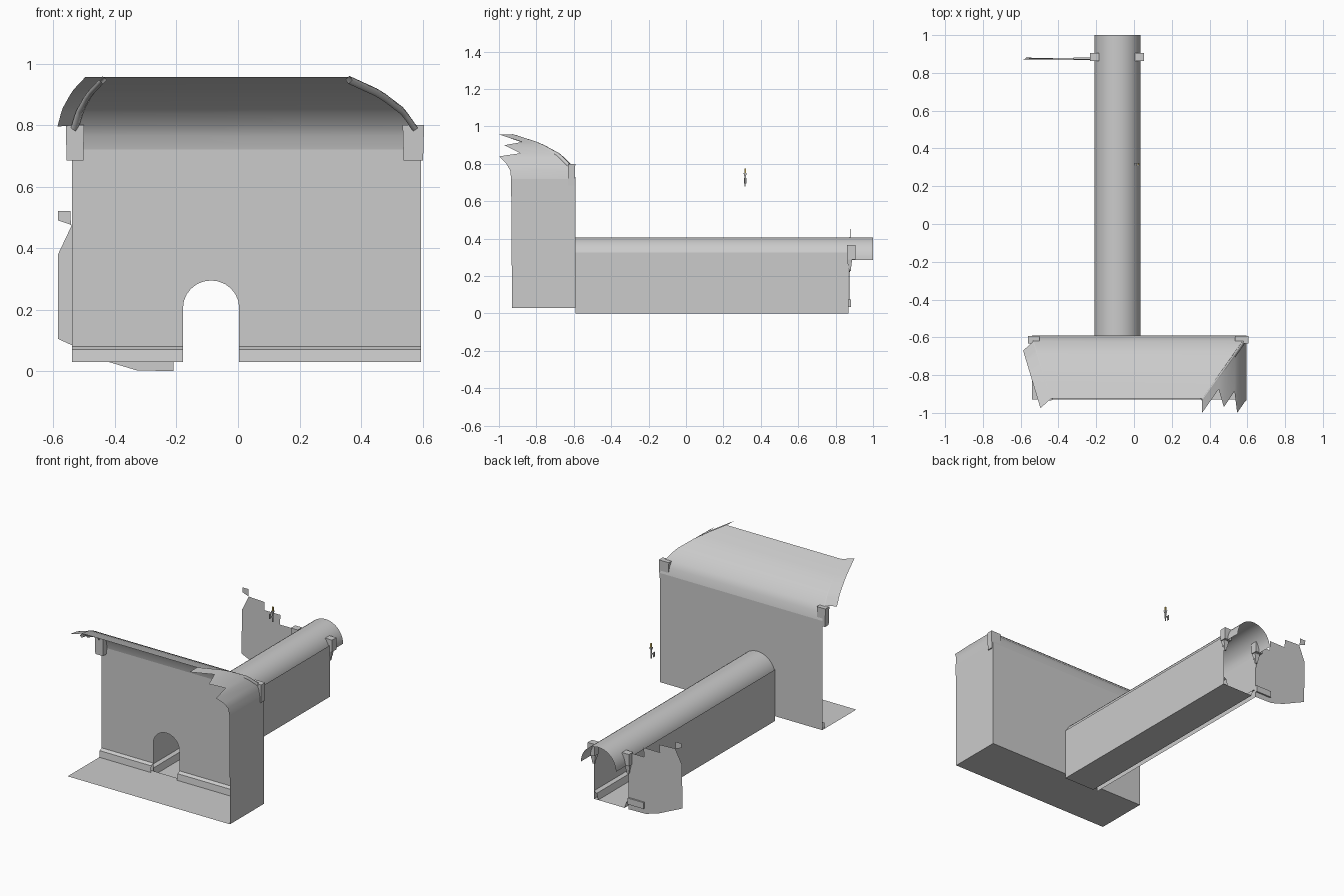
import bpy, math
from mathutils import Vector

if "Cube" in bpy.data.objects:
    bpy.data.objects.remove(bpy.data.objects["Cube"])


def mesh(name, verts, faces, smooth=False):
    me = bpy.data.meshes.new(name)
    me.from_pydata([tuple(v) for v in verts], [], faces)
    me.update()
    ob = bpy.data.objects.new(name, me)
    bpy.context.collection.objects.link(ob)
    if smooth:
        for p in me.polygons:
            p.use_smooth = True
    return ob


def loft(name, a, b, smooth=True):
    """Sheet between two point rows of equal length."""
    n = len(a)
    faces = [(i, i + 1, n + i + 1, n + i) for i in range(n - 1)]
    return mesh(name, list(a) + list(b), faces, smooth)


def box(name, lo, hi, taper=1.0):
    """Box between two corners, bottom scaled about its centre by taper."""
    cx, cy = (lo[0] + hi[0]) / 2, (lo[1] + hi[1]) / 2
    hx, hy = (hi[0] - lo[0]) / 2, (hi[1] - lo[1]) / 2
    v = [(cx + sx * hx * t, cy + sy * hy * t, z)
         for z, t in ((lo[2], taper), (hi[2], 1.0))
         for sx, sy in ((-1, -1), (1, -1), (1, 1), (-1, 1))]
    f = [(3, 2, 1, 0), (4, 5, 6, 7)] + [(i, (i + 1) % 4, 4 + (i + 1) % 4, 4 + i) for i in range(4)]
    return mesh(name, v, f)


def rib(name, pts, r):
    cu = bpy.data.curves.new(name, 'CURVE')
    cu.dimensions = '3D'
    cu.bevel_depth, cu.bevel_resolution = r, 0
    sp = cu.splines.new('POLY')
    sp.points.add(len(pts) - 1)
    for p, q in zip(sp.points, pts):
        p.co = (*q, 1)
    ob = bpy.data.objects.new(name, cu)
    bpy.context.collection.objects.link(ob)


XL, XR, YB, YF, ZF = -0.54, 0.595, -0.59, -0.93, 0.03   # front room limits
HL, HR, HC = -0.21, 0.035, -0.0875                      # hall sides and centre

# Front room floor and right wall
mesh("room_floor", [(XL, YF, ZF), (XR, YF, ZF), (XR, YB, ZF), (XL, YB, ZF)], [(0, 1, 2, 3)])
mesh("room_right_wall", [(XR, YF, ZF), (XR, YB, ZF), (XR, YB, .72), (XR, YF - .005, .72)], [(0, 3, 2, 1)])

# Back wall with arched doorway, built as columns around the opening
arch = [(HC + .0915 * math.cos(a), .205 + .09 * math.sin(a))
        for a in (math.pi * (1 - i / 12) for i in range(13))]
lower = [(p[0], YB, p[1]) for p in arch]
loft("wall_over_arch", lower, [(p[0], YB, .72) for p in lower], False)
for name, x0, x1 in (("wall_left_part", XL, arch[0][0]), ("wall_right_part", arch[-1][0], XR)):
    mesh(name, [(x0, YB, ZF), (x1, YB, ZF), (x1, YB, .72), (x0, YB, .72)], [(0, 1, 2, 3)])
    loft("skirting_" + name, *[[(x, YB, .08), (x, YB - .02, .07), (x, YB - .025, ZF)] for x in (x0, x1)], False)

# Curved ceiling: (inward distance, height, front edge of the broken side)
prof = [(0, .72, -.935), (.01, .765, -.94), (.03, .8, -.96), (.07, .84, -1.0),
        (.09, .857, -.885), (.17, .9, -.97), (.21, .917, -.875), (.335, .957, -1.0)]
left = [Vector((XL + .3 * d, YB - d, z)) for d, z, _ in prof]
right = [Vector((XR - .7 * d, YB - d, z)) for d, z, _ in prof]
loft("back_vault", left, right)
loft("right_vault", right, [(p.x, q[2], p.z) for p, q in zip(right, prof)])
loft("left_vault_flap", left[2:], [p + Vector((-.056, -.05, -.005 if i == 0 else 0))
                                   for i, p in enumerate(left[2:])])
down = Vector((0, -.006, -.01))
rib("left_rib", [p + down for p in left[2:]], .013)
rib("right_rib", [p + down for p in right[2:]], .013)

# Hall: floor, side walls, skirtings and barrel roof
Y0, Y1 = YB, .87
mesh("hall_floor", [(HL + .03, Y0, 0), (HR, Y0, 0), (HR, Y1, 0), (HL + .03, Y1, 0)], [(0, 1, 2, 3)])
for side, x, s in (("left", HL, 1), ("right", HR, -1)):
    mesh("hall_wall_" + side, [(x, Y0, 0), (x, Y1, 0), (x, Y1, .325), (x, Y0, .325)], [(0, 1, 2, 3)])
    loft("hall_skirting_" + side,
         *[[(x, y, .05), (x + s * .02, y, .04), (x + s * .03, y, 0)] for y in (Y0, Y1)], False)
arc = [(HC + .1225 * math.cos(math.pi * i / 20), .285 + .1225 * math.sin(math.pi * i / 20)) for i in range(21)]
loft("hall_roof", *[[(x, y, z) for x, z in arc] for y in (Y0, 1.0)])

# Broken end wall with stepped top
steps = [(HL, 0), (-.33, .003), (-.42, .03), (-.585, .105), (-.585, .38), (-.54, .475),
         (-.585, .49), (-.585, .52), (-.545, .52), (-.543, .475), (-.43, .47), (-.43, .42),
         (-.317, .42), (-.317, .36), (HL, .36)]
mesh("broken_end_wall", [(x, .872 + max(0, z - .35) * .06, z) for x, z in steps], [tuple(range(len(steps)))])
box("end_wall_skirting", (-.32, .867, .035), (HL, .882, .075))

# Corbels in the room corners and at the hall end
for name, x0, x1 in (("room_corbel_left", -.56, -.5), ("room_corbel_right", .535, .605)):
    box(name, (x0, -.632, .685), (x1, -.592, .8), .9)
for name, x in (("hall_corbel_left", -.21), ("hall_corbel_right", .03)):
    box(name, (x - .024, .862, .29), (x + .024, .905, .365))
    box(name + "_step", (x - .018, .862, .255), (x + .018, .888, .29), .7)
    box(name + "_foot", (x - .011, .868, .228), (x + .011, .884, .255), .6)

# Wall torch floating above the hall
flame = bpy.data.materials.new("flame")
flame.diffuse_color = (.8, .6, .15, 1)
flame.use_nodes = True
flame.node_tree.nodes["Principled BSDF"].inputs["Base Color"].default_value = flame.diffuse_color
box("torch_handle", (.018, .312, .68), (.026, .320, .735), .6)
box("torch_cup", (.014, .308, .735), (.030, .324, .75), .6)
box("torch_bracket", (.0, .313, .708), (.02, .319, .714))
box("torch_plate", (-.001, .309, .695), (.003, .323, .725))
f = box("torch_flame", (.018, .312, .75), (.026, .320, .775))
f.data.materials.append(flame)
